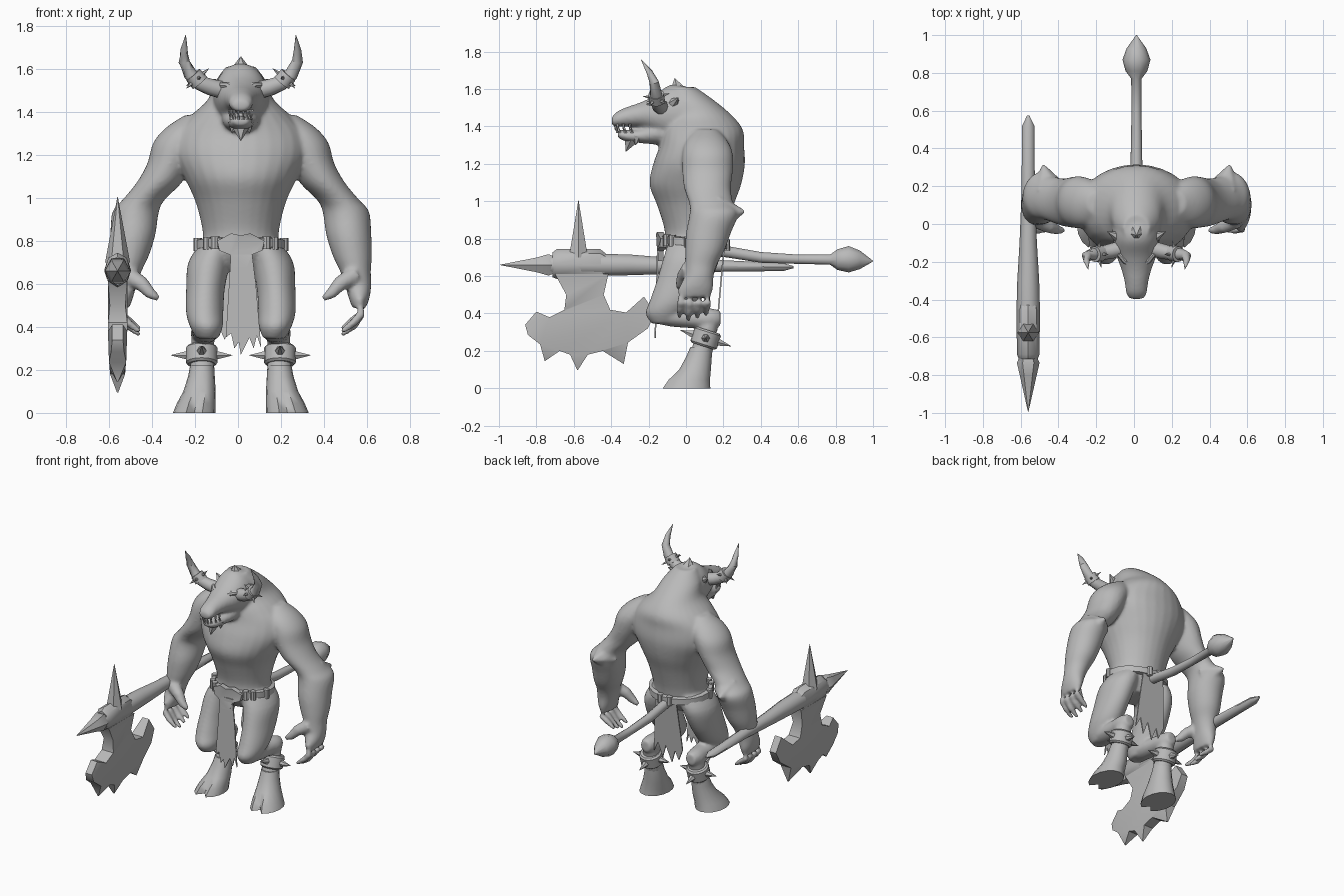
import bpy, bmesh, math
from mathutils import Vector, Matrix

mat = bpy.data.materials.new("stone grey")
mat.diffuse_color = (0.49, 0.49, 0.49, 1)


def make(name, bm):
    bmesh.ops.recalc_face_normals(bm, faces=bm.faces)
    me = bpy.data.meshes.new(name)
    bm.to_mesh(me)
    bm.free()
    me.materials.append(mat)
    ob = bpy.data.objects.new(name, me)
    bpy.context.collection.objects.link(ob)
    return ob


def refine(pts, k=4):
    """Catmull-Rom interpolation of loft stations."""
    pts = [Vector((*p[:4], p[4] if len(p) > 4 else p[3])) for p in pts]
    out = []
    for i in range(len(pts) - 1):
        a, b, c, d = pts[max(i - 1, 0)], pts[i], pts[i + 1], pts[min(i + 2, len(pts) - 1)]
        for j in range(k):
            t = j / k
            out.append(.5 * (2 * b + (c - a) * t + (2 * a - 5 * b + 4 * c - d) * t * t
                             + (3 * b - a - 3 * c + d) * t ** 3))
    return out + [pts[-1]]


def tube(name, pts, axis=None, n=12, s=1, fine=False):
    """Loft of ellipses (x, y, z, ra[, rb]); axis 'z' or 'y' fixes the ring plane."""
    bm = bmesh.new()
    if fine:
        pts, n = refine(pts), 28
    cs = [Vector((p[0] * s, p[1], p[2])) for p in pts]
    rings = []
    for i, p in enumerate(pts):
        ra, rb = p[3], p[4] if len(p) > 4 else p[3]
        q = (cs[min(i + 1, len(cs) - 1)] - cs[max(i - 1, 0)]).to_track_quat('Z', 'Y')
        ring = []
        for k in range(n):
            a = 2 * math.pi * k / n
            u, v = ra * math.cos(a), rb * math.sin(a)
            d = Vector((u, v, 0)) if axis == 'z' else Vector((u, 0, v)) if axis == 'y' else q @ Vector((u, v, 0))
            ring.append(bm.verts.new(cs[i] + d))
        rings.append(ring)
    for a, b in zip(rings, rings[1:]):
        for k in range(n):
            bm.faces.new((a[k], a[(k + 1) % n], b[(k + 1) % n], b[k]))
    bm.faces.new(rings[0])
    bm.faces.new(rings[-1])
    return make(name, bm)


def spike(name, base, tip, r, n=6, s=1):
    return tube(name, [(*base, r), (*tip, 0.001)], n=n, s=s)


def slab(name, pts, place):
    """Closed outline of (u, v, half thickness); caps are cut flat, then thickened."""
    bm = bmesh.new()
    f = [bm.verts.new(place(u, v, 0)) for u, v, t in pts]
    b = [bm.verts.new(place(u, v, 0)) for u, v, t in pts]
    m = len(pts)
    caps = [bm.faces.new(f), bm.faces.new(b[::-1])]
    for c in caps:
        c.normal_update()
    bmesh.ops.triangulate(bm, faces=caps, ngon_method='EAR_CLIP')
    for i in range(m):
        j = (i + 1) % m
        bm.faces.new((f[i], b[i], b[j], f[j]))
    for (u, v, t), p, q in zip(pts, f, b):
        p.co, q.co = place(u, v, t), place(u, v, -t)
    return make(name, bm)


# Torso with hunched back
flesh = [tube("body", [
    (0, .04, .66, .10, .09), (0, .04, .74, .17, .15), (0, .05, .85, .178, .165),
    (0, .05, .98, .21, .205), (0, .05, 1.09, .26, .245), (0, .07, 1.2, .31, .245),
    (0, .085, 1.3, .30, .225), (0, .09, 1.38, .235, .215), (0, .075, 1.455, .155, .175),
    (0, .02, 1.54, .12, .13), (0, -.02, 1.61, .07, .07)], 'z', fine=True)]
# Skull and muzzle, then lower jaw
flesh.append(tube("skull", [
    (0, .06, 1.46, .12, .12), (0, -.02, 1.465, .128, .155), (0, -.09, 1.47, .122, .15),
    (0, -.17, 1.465, .105, .10), (0, -.24, 1.462, .08, .068), (0, -.31, 1.452, .062, .054),
    (0, -.365, 1.44, .055, .042), (0, -.397, 1.428, .036, .024)], 'y', fine=True))
flesh.append(tube("jaw", [
    (0, -.06, 1.38, .10, .085), (0, -.17, 1.362, .082, .058), (0, -.25, 1.35, .062, .038),
    (0, -.32, 1.35, .054, .031), (0, -.365, 1.358, .036, .018)], 'y', fine=True))

for s in (1, -1):
    # Arm from shoulder to palm
    flesh.append(tube("arm", [
        (.20, .11, 1.385, .06, .06), (.25, .11, 1.325, .10, .11), (.293, .115, 1.255, .115, .135),
        (.33, .115, 1.16, .105, .135), (.38, .115, 1.07, .105, .125), (.453, .135, .99, .098, .118),
        (.489, .15, .935, .108, .13), (.502, .12, .83, .105, .12), (.518, .10, .735, .092, .105),
        (.533, .08, .66, .072, .085), (.545, .07, .60, .062, .078), (.55, .055, .54, .05, .09),
        (.55, .047, .49, .032, .085)], 'z', s=s, fine=True))
    flesh.append(spike("elbow", (.47, .19, .94), (.495, .325, .945), .10, s=s))
    # Curled fingers and thumb
    for i, y in enumerate((-.028, .02, .068, .115)):
        d = .014 * abs(i - 1)
        flesh.append(tube("finger", [(.552, y * .9 + .004, .53, .025), (.56, y, .46, .022),
                                     (.525, y - .004, .405 + d, .02), (.468, y - .008, .362 + d, .012)], n=10, s=s))
    flesh.append(tube("thumb", [(.53, .02, .64, .045), (.46, -.015, .60, .036),
                                (.42, -.03, .555, .027), (.382, -.035, .53, .014)], n=10, s=s))
    # Thigh, folded shin and ankle
    flesh.append(tube("thigh", [
        (.10, .04, .80, .08, .13), (.146, .03, .70, .098, .15), (.164, -.01, .58, .09, .145),
        (.168, -.065, .47, .087, .128), (.16, -.108, .40, .076, .108), (.155, -.118, .345, .05, .065)],
        'z', s=s, fine=True))
    flesh.append(tube("shin", [(.16, -.17, .385, .045, .035), (.16, -.08, .385, .065, .055),
                               (.167, .05, .375, .062, .055), (.174, .13, .37, .058, .058),
                               (.175, .185, .375, .035, .04)], 'y', s=s, fine=True))
    flesh.append(tube("ankle", [(.175, .135, .40, .05, .05), (.177, .115, .32, .055, .055),
                                (.18, .085, .2, .058, .06), (.182, .07, .15, .055, .06)], 'z', 12, s))

# Fuse the flesh parts into one soft skin
bpy.ops.object.select_all(action='DESELECT')
for ob in flesh:
    ob.select_set(True)
body = bpy.context.view_layer.objects.active = flesh[0]
bpy.ops.object.join()
rm = body.modifiers.new("fuse", 'REMESH')
rm.mode, rm.voxel_size, rm.use_smooth_shade = 'VOXEL', .01, True
sm = body.modifiers.new("soften", 'SMOOTH')
sm.factor, sm.iterations = .5, 7

# Head details
spike("crest_tuft", (0, -.045, 1.595), (0, -.06, 1.658), .05)
spike("beard", (0, -.285, 1.35), (0, -.322, 1.265), .055)
for s in (1, -1):
    spike("beard_side", (.035, -.26, 1.345), (.04, -.27, 1.30), .028, s=s)
    spike("ear", (.09, -.07, 1.52), (.155, -.04, 1.555), .035, s=s)
    tube("brow", [(.025, -.22, 1.505, .012), (.06, -.195, 1.522, .018), (.1, -.15, 1.525, .012)], n=8, s=s)
    for i in range(4):
        x, y = (.012, .032, .046, .052)[i], (-.378, -.366, -.335, -.30)[i]
        spike("upper_tooth", (x, y, 1.412), (x, y, 1.375), .009, 5, s)
        spike("lower_tooth", (x * .9, y + .012, 1.365), (x * .9, y + .006, 1.40), .008, 5, s)
    # Horn with spiked band
    tube("horn", [(.08, -.13, 1.50, .042), (.14, -.145, 1.515, .04), (.19, -.155, 1.535, .036),
                  (.235, -.16, 1.575, .032), (.264, -.17, 1.635, .026), (.264, -.195, 1.69, .017),
                  (.256, -.24, 1.758, .001)], n=10, s=s)
    a, b = Vector((.19, -.155, 1.535)), Vector((.222, -.16, 1.573))
    tube("horn_band", [(a.x * s, a.y, a.z, .044), (b.x * s, b.y, b.z, .042)], n=12)
    c, t = (a + b) / 2, (b - a).normalized()
    e = t.orthogonal().normalized()
    for k in range(5):
        d = Matrix.Rotation(k * math.tau / 5, 3, t) @ e
        spike("horn_band_spike", c + d * .035, c + d * .075, .011, 5, s)

    # Cloven hoof: front vertices pulled back to form the split
    hoof = tube("hoof", [(.18, .083, .22, .056, .06), (.183, .07, .17, .062, .068),
                         (.192, .045, .10, .075, .088), (.207, .013, .045, .09, .115),
                         (.217, -.002, 0, .099, .132)], 'z', 16, s)
    for i, depth in ((2, .012), (3, .03), (4, .055)):
        hoof.data.vertices[i * 16 + 12].co.y += depth
    # Ankle cuff with spikes, tilted to follow the leg
    c, t = Vector((.182, .105, .268)), Vector((0, .3, .95)).normalized()
    tube("ankle_cuff", [(*(c - t * .045), .064), (*(c - t * .035), .074),
                        (*(c + t * .035), .074), (*(c + t * .045), .064)], n=16, s=s)
    for d in (Vector((1, 0, 0)), Vector((-1, 0, 0)), Vector((0, .95, -.3)), Vector((0, -.95, .3))):
        spike("cuff_spike", c + d * .065, c + d * .143, .024, 6, s)

# Belt with loops and front buckle
bm = bmesh.new()
N = 24
for j in range(N):
    a = math.tau * j / N
    for r, z in ((-.012, -.025), (.014, -.02), (.014, .02), (-.012, .025)):
        x, y = (.198 + r) * math.cos(a), (.172 + r) * math.sin(a)
        bm.verts.new((x, .04 + y, .78 - y * .08 + z))
bm.verts.ensure_lookup_table()
for j in range(N):
    k = (j + 1) % N
    for i in range(4):
        h = (i + 1) % 4
        bm.faces.new([bm.verts[q] for q in (j * 4 + i, j * 4 + h, k * 4 + h, k * 4 + i)])
make("belt", bm)
for deg in (-10, -40, -54, -126, -140, -170, 80, 100):
    a = math.radians(deg)
    x, y = .204 * math.cos(a), .178 * math.sin(a)
    z = .78 - y * .08
    tube("belt_loop", [(x, .04 + y, z - .03, .02), (x, .04 + y, z + .03, .02)], 'z', 8)
buckle = [(-.11, .80), (-.045, .835), (0, .825), (.045, .835), (.11, .80), (.10, .755),
          (.05, .735), (.03, .68), (-.03, .68), (-.05, .735), (-.10, .755)]
slab("buckle", [(x, z, .018) for x, z in buckle], lambda u, v, w: (u, -.142 + u * u * 2 + w, v))

# Ragged loincloths front and back
front = [(-.045, .76), (.05, .76), (.07, .60), (.095, .30), (.075, .36), (.06, .30), (.04, .35),
         (.0, .27), (-.01, .33), (-.03, .30), (-.045, .37), (-.07, .35)]
slab("front_loincloth", [(x, z, .004) for x, z in front], lambda u, v, w: (u, -.15 - (.76 - v) * .03 + w, v))
back = [(-.08, .77), (.08, .77), (.10, .55), (.115, .36), (.08, .43), (.05, .33), (.02, .42),
        (-.02, .31), (-.05, .40), (-.075, .34), (-.11, .42), (-.10, .55)]
slab("back_loincloth", [(x, z, .004) for x, z in back], lambda u, v, w: (u, .205 - (.77 - v) * .09 + w, v))

# Tail with bulb tip
tube("tail", [(0, .12, .745, .035), (0, .22, .73, .032), (0, .4, .70, .03), (0, .6, .69, .026),
              (0, .77, .688, .028), (0, .81, .688, .058), (0, .87, .69, .074), (0, .93, .687, .052),
              (0, 1.0, .68, .002)], 'y', 10)

# Axe: shaft, socket, spikes and toothed blade
X = -.56
tube("axe_shaft", [(X, -.73, .66, .05), (X, -.66, .66, .058), (X, -.45, .66, .062), (X, -.3, .66, .058),
                   (X, -.1, .655, .046), (X, .15, .655, .036, .034), (X, .52, .648, .032, .022),
                   (X, .575, .648, .006)], 'y', 10)
tube("axe_socket", [(X, -.715, .66, .05, .066), (X, -.69, .665, .06, .08), (X, -.46, .665, .062, .08),
                    (X, -.43, .66, .056, .062)], 'y', 8)
tube("axe_end_spike", [(X, -.70, .66, .045, .05), (X, -.735, .66, .06, .066), (X, -.80, .66, .045, .045),
                       (X, -.995, .66, .001)], 'y', 6)
tube("axe_top_spike", [(X, -.575, .70, .058), (X, -.575, .76, .047), (X, -.575, 1.005, .001)], 'z', 6)
blade = [(-.70, .61, .045), (-.64, .50, .036), (-.65, .42, .045), (-.73, .38, .045), (-.80, .41, .025),
         (-.86, .34, .025), (-.845, .285, .03), (-.78, .235, .04), (-.755, .145, .003), (-.675, .2, .035),
         (-.62, .18, .035), (-.58, .095, .003), (-.525, .18, .035), (-.445, .2, .035), (-.333, .13, .003),
         (-.31, .245, .04), (-.205, .32, .03), (-.165, .40, .025), (-.225, .49, .025), (-.32, .405, .045),
         (-.405, .42, .045), (-.44, .50, .036), (-.415, .61, .045)]
slab("axe_blade", blade, lambda u, v, w: (X + w, u, v))

# Shift the figure aside from the axe, smooth shading with sharp edges kept
bpy.ops.object.select_all(action='DESELECT')
for ob in bpy.context.scene.objects:
    if not ob.name.startswith("axe"):
        ob.location.x = .013
    if ob is not body:
        ob.select_set(True)
        bpy.context.view_layer.objects.active = ob
bpy.ops.object.shade_smooth_by_angle(angle=math.radians(42))
